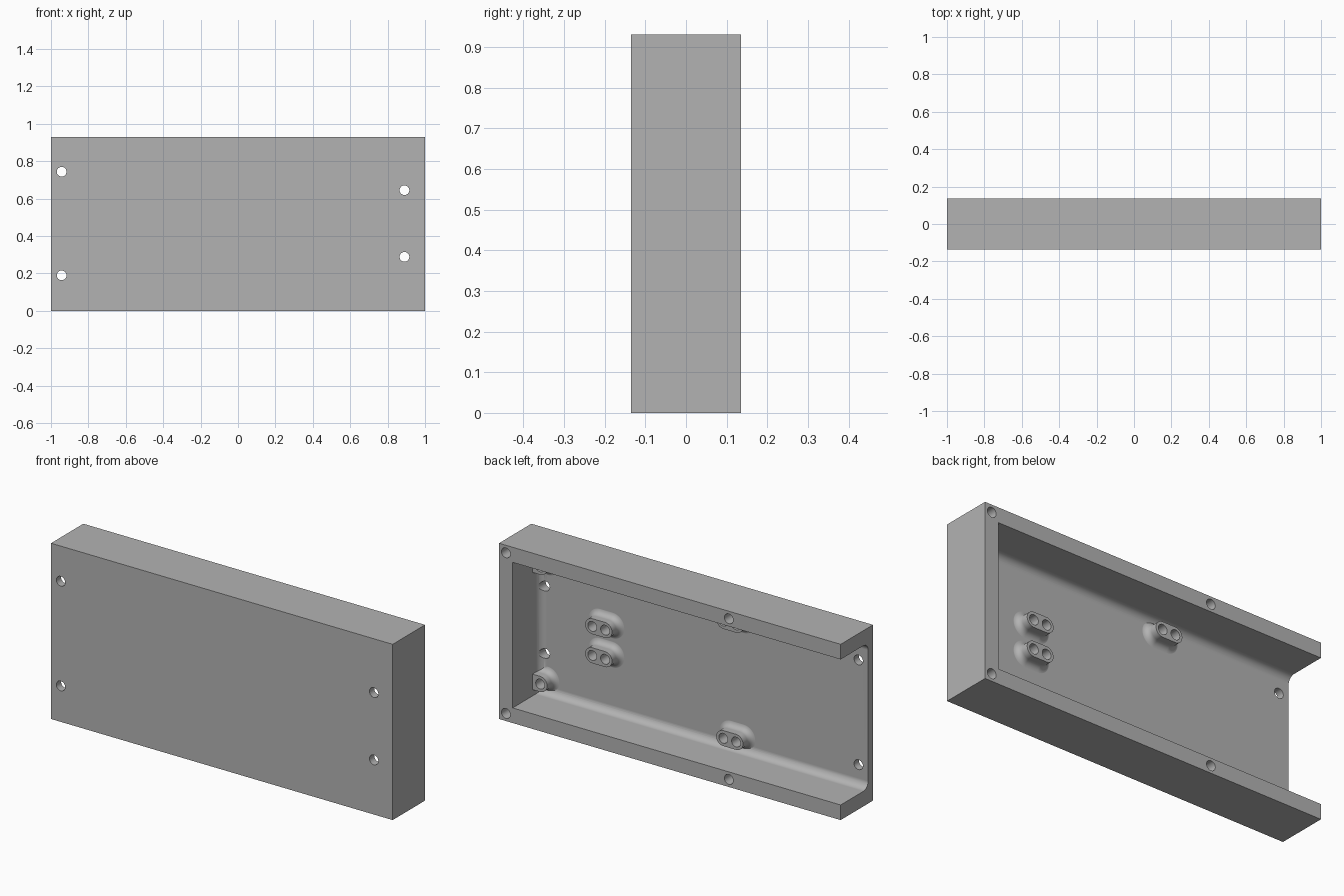
import bpy
import bmesh
from math import pi, sin, cos
from mathutils import Matrix, Vector

if "Cube" in bpy.data.objects:
    bpy.data.objects.remove(bpy.data.objects["Cube"], do_unlink=True)

LENGTH, DEPTH, HEIGHT = 2.0, 0.27, 0.93
WALL, PLATE, FILLET = 0.08, 0.04, 0.04
BACK, FRONT = DEPTH / 2, -DEPTH / 2
FLOOR = FRONT + PLATE
MID = HEIGHT / 2
BOSS_TOP, BOSS_R, FLARE = -0.03, 0.041, 0.032
HOLE_R = 0.026

grey = bpy.data.materials.new("plain_grey")
grey.use_nodes = True
grey.diffuse_color = (0.45, 0.45, 0.45, 1)
grey.node_tree.nodes["Principled BSDF"].inputs["Base Color"].default_value = grey.diffuse_color


def make_object(name, bm):
    bmesh.ops.recalc_face_normals(bm, faces=bm.faces)
    mesh = bpy.data.meshes.new(name)
    bm.to_mesh(mesh)
    bm.free()
    mesh.materials.append(grey)
    obj = bpy.data.objects.new(name, mesh)
    bpy.context.collection.objects.link(obj)
    return obj


def add_box(bm, low, high):
    low, high = Vector(low), Vector(high)
    matrix = Matrix.Translation((low + high) / 2) @ Matrix.Diagonal((*(high - low), 1))
    bmesh.ops.create_cube(bm, size=1, matrix=matrix)


def add_drill(bm, x, z, y0, y1):
    matrix = Matrix.Translation((x, (y0 + y1) / 2, z)) @ Matrix.Rotation(pi / 2, 4, "X")
    bmesh.ops.create_cone(bm, cap_ends=True, segments=24, radius1=HOLE_R,
                          radius2=HOLE_R, depth=y1 - y0, matrix=matrix)


def add_boss(bm, x0, x1, z):
    """Slot-shaped standoff with a concave flare at its foot."""
    steps = 7
    profile = [(BOSS_R, BOSS_TOP)]
    for i in range(steps + 1):
        a = i / steps * pi / 2
        profile.append((BOSS_R + FLARE * (1 - cos(a)), FLOOR - 0.0005 + FLARE * (1 - sin(a))))
    profile.append((BOSS_R + FLARE, FLOOR - 0.015))
    rings = []
    for r, y in profile:
        ring = []
        for cx, start in ((x1, -pi / 2), (x0, pi / 2)):
            for i in range(17):
                a = start + pi * i / 16
                ring.append(bm.verts.new((cx + r * cos(a), y, z + r * sin(a))))
        rings.append(ring)
    for upper, lower in zip(rings, rings[1:]):
        for i in range(len(upper)):
            j = (i + 1) % len(upper)
            bm.faces.new((upper[i], upper[j], lower[j], lower[i]))
    bm.faces.new(rings[0])
    bm.faces.new(rings[-1])


def combine(target, tool, operation):
    mod = target.modifiers.new("combine", "BOOLEAN")
    mod.operation, mod.object, mod.solver = operation, tool, "EXACT"
    bpy.context.view_layer.objects.active = target
    bpy.ops.object.modifier_apply(modifier=mod.name)
    bpy.data.objects.remove(tool, do_unlink=True)


# Outer block
bm = bmesh.new()
add_box(bm, (-LENGTH / 2, FRONT, 0), (LENGTH / 2, BACK, HEIGHT))
shell = make_object("enclosure_shell", bm)

# Cavity, open at the back and at one end, rounded where walls meet the plate
bm = bmesh.new()
add_box(bm, (-1.3, FLOOR, WALL), (1 - WALL, 0.4, HEIGHT - WALL))
foot = [e for e in bm.edges
        if all(abs(v.co.y - FLOOR) < 0.001 for v in e.verts)
        and any(v.co.x > 0 for v in e.verts)]
bmesh.ops.bevel(bm, geom=foot, offset=FILLET, segments=8, profile=0.5, affect="EDGES")
combine(shell, make_object("cavity_cutter", bm), "DIFFERENCE")

# Standoffs, as mirrored pairs about mid height
bosses = bmesh.new()
drills = bmesh.new()
for side in (-1, 1):
    for x0, x1, dz, holes in ((0.495, 0.57, 0.077, (0.495, 0.57)),
                              (-0.272, -0.197, 0.31, (-0.272, -0.197)),
                              (0.875, 0.92, 0.31, (0.875,))):
        add_boss(bosses, x0, x1, MID + side * dz)
        for x in holes:
            add_drill(drills, x, MID + side * dz, FLOOR - 0.01, 0.0)
    # Blind screw holes in the rim
    for x in (0.96, -0.345):
        add_drill(drills, x, MID + side * (MID - 0.04), 0.0, BACK + 0.05)
    # Mounting holes through the plate
    for x, dz in ((-0.943, 0.277), (0.89, 0.178)):
        add_drill(drills, x, MID + 0.002 + side * dz, FRONT - 0.05, FLOOR + 0.045)
combine(shell, make_object("standoffs", bosses), "UNION")
combine(shell, make_object("drill_cutter", drills), "DIFFERENCE")

# Smooth fillets with crisp edges
bpy.ops.object.select_all(action="DESELECT")
shell.select_set(True)
bpy.context.view_layer.objects.active = shell
bpy.ops.object.shade_smooth_by_angle(angle=pi / 6)
weighted = shell.modifiers.new("even_normals", "WEIGHTED_NORMAL")
weighted.keep_sharp = True
